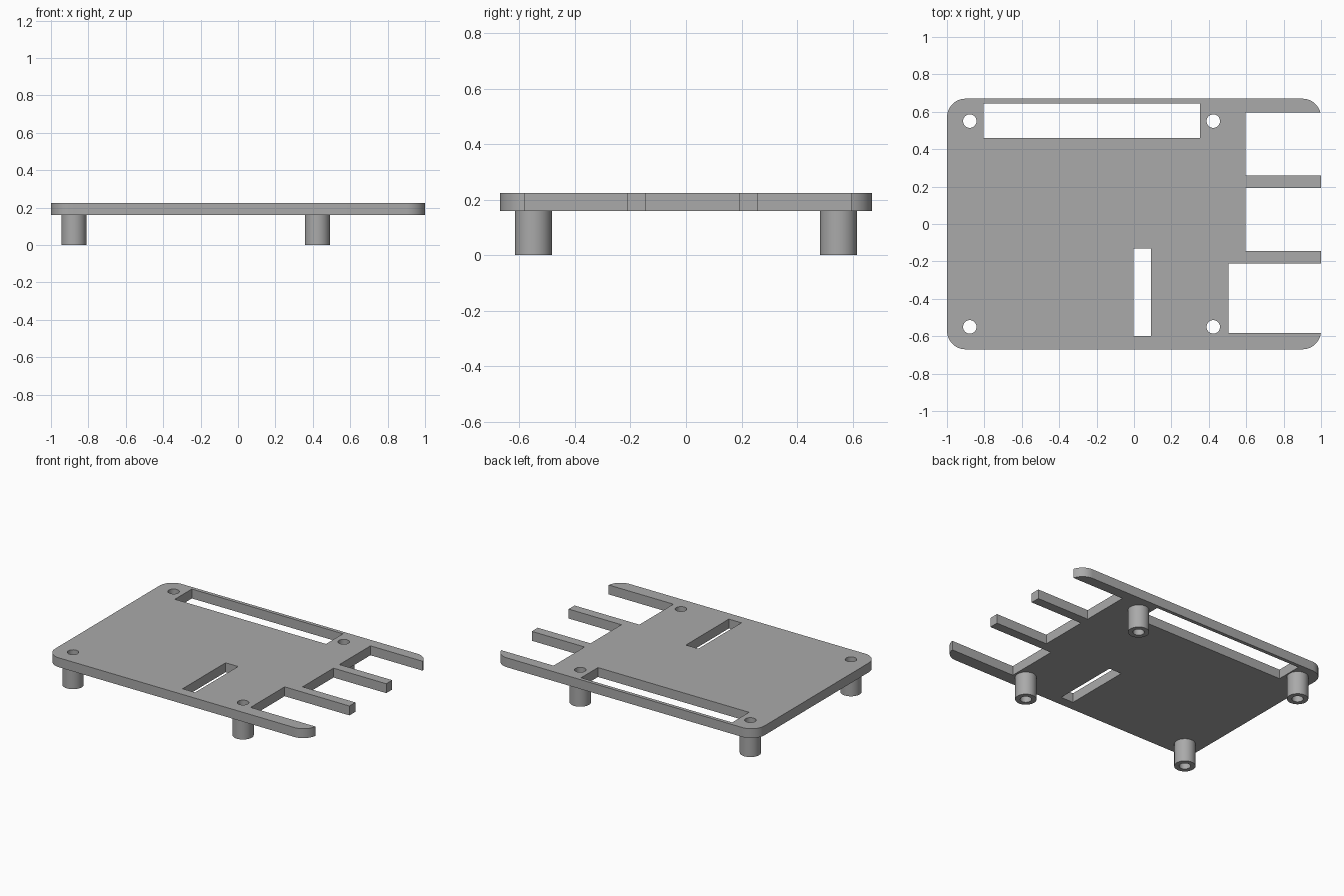
import bpy, bmesh, math
from mathutils import Matrix, Vector

if "Cube" in bpy.data.objects:
    bpy.data.objects.remove(bpy.data.objects["Cube"], do_unlink=True)

PLATE_BOTTOM, PLATE_TOP = 0.16, 0.225
HALF_X, HALF_Y, CORNER = 1.0, 0.67, 0.1
BORE, POST = 0.036, 0.067
POSTS = {"back_right": (-0.878, 0.55), "back_left": (0.424, 0.55),
         "front_right": (-0.878, -0.55), "front_left": (0.424, -0.55)}
# Rectangular openings: x min, x max, y min, y max
OPENINGS = [(-0.805, 0.352, 0.46, 0.645),
            (-0.004, 0.092, -0.6, -0.13),
            (0.596, 1.1, 0.258, 0.597),
            (0.596, 1.1, -0.145, 0.193),
            (0.504, 1.1, -0.582, -0.21)]

grey = bpy.data.materials.new("grey_plastic")
grey.use_nodes = True
colour = (0.4, 0.4, 0.4, 1)
grey.diffuse_color = colour
grey.node_tree.nodes["Principled BSDF"].inputs["Base Color"].default_value = colour


def make_object(name, bm):
    bmesh.ops.recalc_face_normals(bm, faces=bm.faces)
    mesh = bpy.data.meshes.new(name)
    bm.to_mesh(mesh)
    bm.free()
    mesh.materials.append(grey)
    obj = bpy.data.objects.new(name, mesh)
    bpy.context.collection.objects.link(obj)
    return obj


def smooth(obj):
    bpy.ops.object.select_all(action="DESELECT")
    obj.select_set(True)
    bpy.context.view_layer.objects.active = obj
    bpy.ops.object.shade_smooth_by_angle(angle=math.radians(35))


def add_box(bm, x0, x1, y0, y1, z0, z1):
    centre = Vector((x0 + x1, y0 + y1, z0 + z1)) / 2
    size = Matrix.Diagonal((x1 - x0, y1 - y0, z1 - z0, 1))
    return bmesh.ops.create_cube(bm, size=1, matrix=Matrix.Translation(centre) @ size)


# Plate with rounded vertical corners
bm = bmesh.new()
add_box(bm, -HALF_X, HALF_X, -HALF_Y, HALF_Y, PLATE_BOTTOM, PLATE_TOP)
uprights = [e for e in bm.edges if abs(e.verts[0].co.z - e.verts[1].co.z) > 0.01]
bmesh.ops.bevel(bm, geom=uprights, offset=CORNER, segments=12, profile=0.5, affect="EDGES")
plate = make_object("plate", bm)

# Cutter for the openings and screw holes
bm = bmesh.new()
for x0, x1, y0, y1 in OPENINGS:
    add_box(bm, x0, x1, y0, y1, 0.1, 0.3)
for x, y in POSTS.values():
    bmesh.ops.create_cone(bm, cap_ends=True, segments=32, radius1=BORE, radius2=BORE,
                          depth=0.2, matrix=Matrix.Translation((x, y, 0.2)))
cutter = make_object("opening_cutter", bm)
cutter.hide_render = True

cut = plate.modifiers.new("openings", "BOOLEAN")
cut.operation, cut.solver, cut.object = "DIFFERENCE", "EXACT", cutter
bpy.context.view_layer.objects.active = plate
bpy.ops.object.modifier_apply(modifier=cut.name)
bpy.data.objects.remove(cutter, do_unlink=True)
smooth(plate)

# Hollow posts, spun from a rectangular wall section
for side, (x, y) in POSTS.items():
    bm = bmesh.new()
    section = [(BORE, 0), (POST, 0), (POST, PLATE_BOTTOM), (BORE, PLATE_BOTTOM)]
    verts = [bm.verts.new((r, 0, z)) for r, z in section]
    edges = [bm.edges.new((verts[i], verts[i - 1])) for i in range(4)]
    bmesh.ops.spin(bm, geom=verts + edges, cent=(0, 0, 0), axis=(0, 0, 1),
                   angle=math.tau, steps=32, use_merge=True)
    bmesh.ops.remove_doubles(bm, verts=bm.verts, dist=0.0001)
    post = make_object(side + "_post", bm)
    post.location = (x, y, 0)
    smooth(post)
